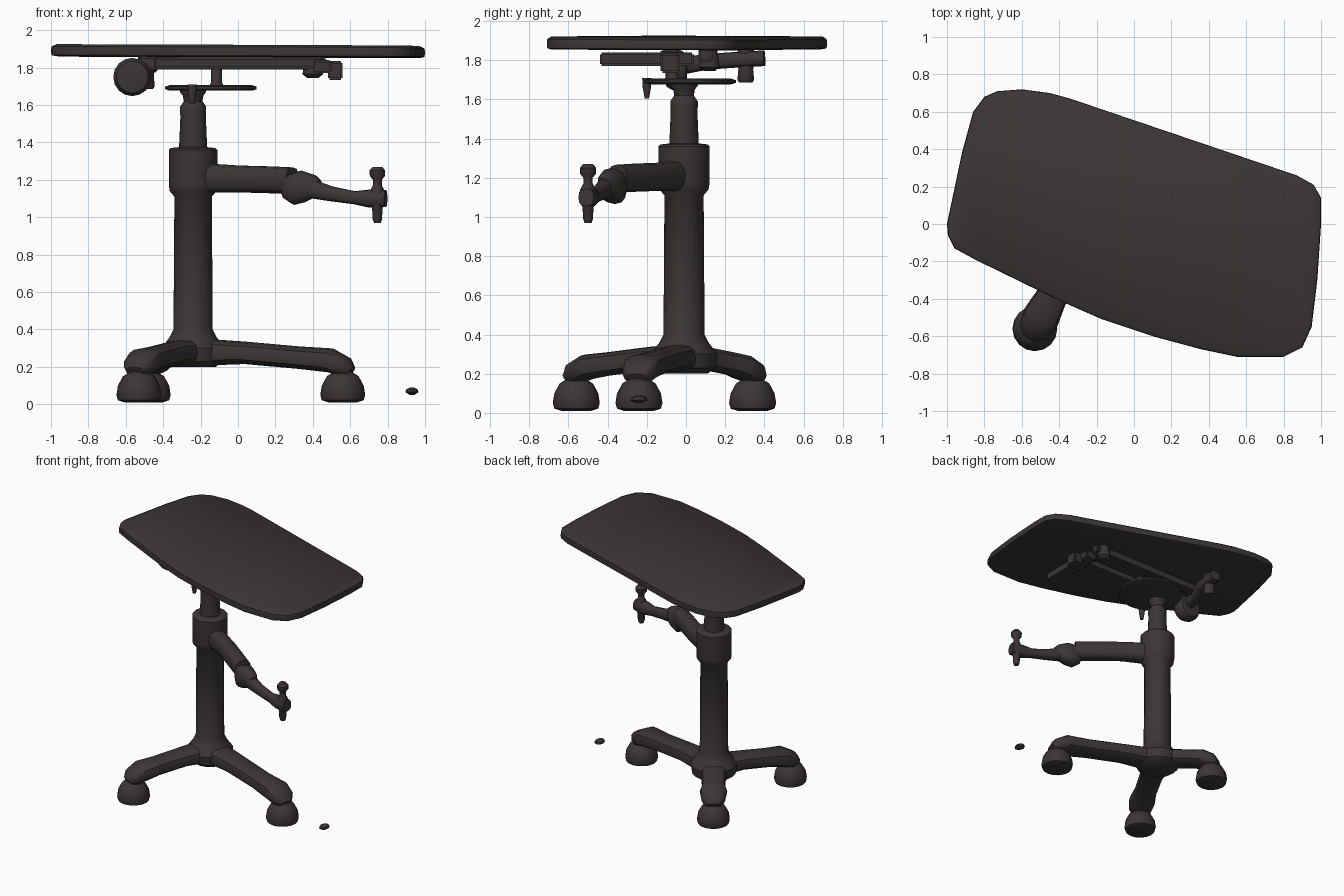
import bpy, bmesh
from math import sin, cos, tau, radians
from mathutils import Vector, Matrix

cube = bpy.data.objects.get("Cube")
if cube:
    bpy.data.objects.remove(cube, do_unlink=True)

COLOUR = (0.045, 0.036, 0.036, 1)
iron = bpy.data.materials.new("dark_iron")
iron.use_nodes = True
iron.diffuse_color = COLOUR
bsdf = iron.node_tree.nodes["Principled BSDF"]
bsdf.inputs["Base Color"].default_value = COLOUR
bsdf.inputs["Roughness"].default_value = 0.8


def finish(name, bm, angle=40):
    bmesh.ops.recalc_face_normals(bm, faces=bm.faces)
    mesh = bpy.data.meshes.new(name)
    bm.to_mesh(mesh)
    bm.free()
    mesh.materials.append(iron)
    ob = bpy.data.objects.new(name, mesh)
    bpy.context.collection.objects.link(ob)
    bpy.ops.object.select_all(action='DESELECT')
    ob.select_set(True)
    bpy.context.view_layer.objects.active = ob
    bpy.ops.object.shade_smooth_by_angle(angle=radians(angle))
    return ob


def skin(name, rings):
    """Bridge a list of closed point rings and cap both ends."""
    bm = bmesh.new()
    loops = [[bm.verts.new(p) for p in ring] for ring in rings]
    n = len(loops[0])
    for a, b in zip(loops, loops[1:]):
        for i in range(n):
            j = (i + 1) % n
            bm.faces.new((a[i], a[j], b[j], b[i]))
    bm.faces.new(loops[0])
    bm.faces.new(loops[-1])
    return finish(name, bm)


def lathe(name, centre, profile, axis='Z', sides=16, sy=1):
    """Turn (radius, height) pairs about an axis through centre."""
    turn = Matrix.Rotation(radians(90), 3, 'X') if axis == 'Y' else Matrix.Identity(3)
    c = Vector(centre)
    rings = [[c + turn @ Vector((r * cos(tau * i / sides), sy * r * sin(tau * i / sides), h))
              for i in range(sides)] for r, h in profile]
    return skin(name, rings)


def limb(name, path, sides=12, power=0.75):
    """Sweep a rounded section along points of (x, y, z, half_width, half_height)."""
    pts = [Vector(p[:3]) for p in path]
    rings = []
    for k, p in enumerate(path):
        t = (pts[min(k + 1, len(pts) - 1)] - pts[max(k - 1, 0)]).normalized()
        side = t.cross(Vector((0, 0, 1))).normalized()
        up = side.cross(t)
        ring = []
        for i in range(sides):
            c, s = cos(tau * i / sides), sin(tau * i / sides)
            u = abs(c) ** power * (1 if c > 0 else -1)
            v = abs(s) ** power * (1 if s > 0 else -1)
            ring.append(pts[k] + side * u * p[3] + up * v * p[4])
        rings.append(ring)
    return skin(name, rings)


def box(name, centre, size, bevel=0.01):
    bm = bmesh.new()
    bmesh.ops.create_cube(bm, size=1)
    bmesh.ops.scale(bm, vec=size, verts=bm.verts)
    bmesh.ops.bevel(bm, geom=bm.edges[:], offset=bevel, segments=2, affect='EDGES')
    bmesh.ops.translate(bm, vec=centre, verts=bm.verts)
    return finish(name, bm)


# Tabletop: skewed rounded slab with softened rims
outline = [(-1, 0), (-.995, -.06), (-.96, -.13), (-.85, -.19), (-.42, -.4), (-.17, -.51),
           (.1, -.6), (.36, -.67), (.55, -.71), (.8, -.71), (.9, -.66), (.95, -.55),
           (.98, -.3), (1, 0), (1, .14), (.96, .21), (.87, .26), (-.34, .67),
           (-.45, .7), (-.6, .72), (-.73, .71), (-.8, .68), (-.86, .6), (-.92, .38)]


def slab_ring(scale, z):
    return [(x * scale, y * scale, z - 0.005 * x - 0.004 * y) for x, y in outline]


skin("tabletop", [slab_ring(s, z) for s, z in
                  [(.97, 1.856), (.997, 1.862), (1, 1.885), (.997, 1.908), (.97, 1.92)]])

# Column: flared foot, post, collar and inner post
CX, CY = -.24, -.01
lathe("column", (CX, CY, 0), [(.12, .2), (.16, .23), (.17, .3), (.125, .36), (.105, .4),
                              (.1, 1.11), (.125, 1.14), (.13, 1.17), (.13, 1.36), (.12, 1.37),
                              (.075, 1.375), (.068, 1.54), (.07, 1.56), (.07, 1.59), (.05, 1.62),
                              (.055, 1.65), (.07, 1.67), (.07, 1.69)])

# Three legs with domed feet
feet = {"right_front": (-.53, -.56), "back": (-.48, .34), "left": (.56, -.24)}
for label, (fx, fy) in feet.items():
    d = Vector((fx - CX, fy - CY))
    u = d.normalized()

    def along(dist, z, w, h):
        return (CX + u.x * dist, CY + u.y * dist, z, w, h)

    L = d.length
    limb(label + "_leg", [along(0, .28, .11, .075), along(L * .35, .275, .09, .06),
                          along(L * .7, .25, .085, .06), along(L - .07, .235, .1, .065),
                          along(L + .01, .2, .085, .055), along(L + .045, .175, .05, .03)])
    lathe(label + "_foot", (fx, fy, 0), [(.075, .01), (.112, .022), (.12, .05), (.112, .1),
                                         (.085, .15), (.05, .172), (.045, .22)])

# Loose pebble beside the base
lathe("pebble", (.93, -.24, .07), [(.012, -.02), (.035, -.005), (.03, .01), (.01, .02)], sides=8, sy=1.3)

# Crank arm, joint, rod and grip
limb("crank_arm", [(-.2, -.03, 1.21, .07, .08), (0, -.14, 1.205, .06, .072),
                   (.18, -.27, 1.2, .06, .072), (.29, -.35, 1.195, .06, .072)])
limb("crank_joint", [(.25, -.34, 1.15, .04, .05), (.29, -.36, 1.15, .065, .085),
                     (.35, -.385, 1.165, .065, .085), (.41, -.41, 1.165, .045, .06),
                     (.43, -.42, 1.16, .03, .04)])
limb("crank_rod", [(.4, -.41, 1.15, .045, .05), (.5, -.44, 1.125, .035, .04),
                   (.62, -.47, 1.105, .032, .035), (.7, -.49, 1.1, .045, .048),
                   (.79, -.51, 1.1, .04, .045)])
lathe("crank_grip", (.745, -.5, 0), [(.018, .97), (.025, .99), (.028, 1.05), (.04, 1.07),
                                     (.04, 1.14), (.024, 1.17), (.024, 1.2), (.04, 1.22),
                                     (.042, 1.25), (.025, 1.27)], sides=12)

# Swivel plate and stems under the top
lathe("swivel_plate", (-.145, .02, 0), [(.22, 1.677), (.245, 1.685), (.245, 1.698), (.22, 1.706)],
      sides=24, sy=.96)
lathe("plate_peg", (-.245, -.2, 0), [(.012, 1.605), (.022, 1.66), (.025, 1.71)], sides=10)
lathe("top_stem", (-.115, -.07, 0), [(.045, 1.69), (.03, 1.72), (.03, 1.86)], sides=12)

# Rails carrying the top
box("long_rail", (-.03, .1, 1.825), (1.0, .07, .07))
box("front_rail", (0, -.1, 1.825), (.9, .06, .065))
box("cross_bar", (.45, -.2, 1.805), (.1, .48, .07))
box("cross_bar_lug", (.52, -.08, 1.785), (.08, .1, .1))
lathe("cross_bar_knob", (.4, .12, 0), [(.03, 1.745), (.055, 1.765), (.05, 1.8), (.04, 1.86)], sides=10)

# Tilt wheel and its curved bracket
lathe("tilt_wheel", (-.565, -.05, 1.75), [(.05, -.055), (.085, -.05), (.102, -.02), (.102, .02),
                                          (.085, .05), (.055, .055)], axis='Y')
limb("tilt_bracket", [(-.56, -.03, 1.77, .04, .045), (-.53, .1, 1.79, .04, .04),
                      (-.49, .22, 1.8, .045, .04), (-.47, .4, 1.81, .045, .04)])
lathe("bracket_knob", (-.49, .305, 0), [(.035, 1.685), (.045, 1.7), (.04, 1.75), (.045, 1.86)], sides=10)
